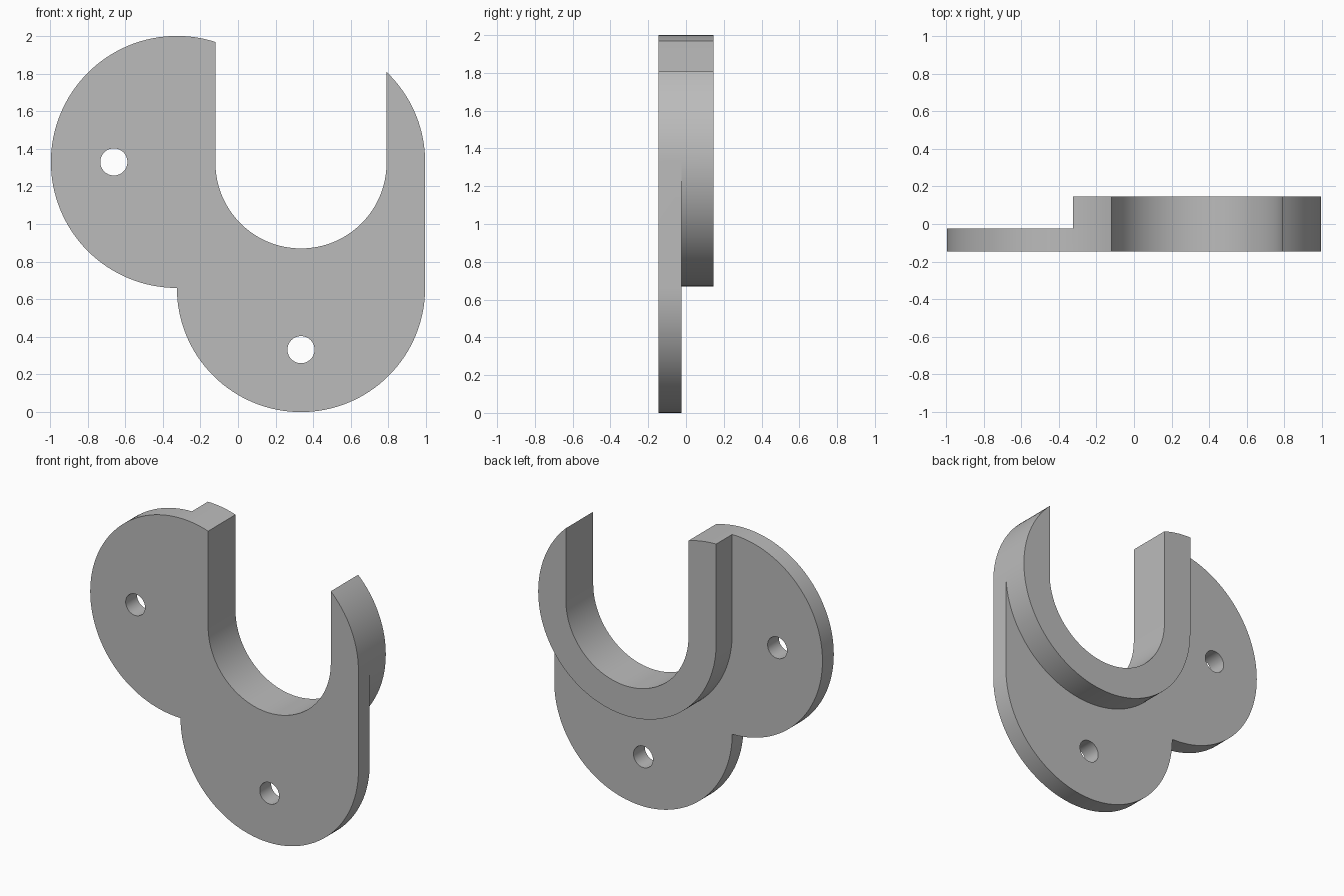
import bpy
import bmesh
from math import acos, cos, sin, pi, ceil

if "Cube" in bpy.data.objects:
    bpy.data.objects.remove(bpy.data.objects["Cube"], do_unlink=True)

grey = bpy.data.materials.new("plain grey")
grey.use_nodes = True
grey.diffuse_color = (0.5, 0.5, 0.5, 1)
grey.node_tree.nodes["Principled BSDF"].inputs["Base Color"].default_value = (0.5, 0.5, 0.5, 1)

# Main dimensions
FRONT, STEP, BACK = -0.145, -0.025, 0.145
SIDE_LOBE = (-0.325, 1.33)
LOW_LOBE = (0.335, 0.66)
COLLAR = (0.335, 1.33)
SIDE_R, COLLAR_R, SLOT_R, HOLE_R = 0.67, 0.66, 0.455, 0.072
ARM_ANGLE = acos((COLLAR[0] - SLOT_R - SIDE_LOBE[0]) / SIDE_R)
TIP_ANGLE = acos(SLOT_R / COLLAR_R)


def arc(centre, radius, start, end):
    n = max(4, ceil(abs(end - start) / (pi / 64)))
    angles = [start + (end - start) * i / n for i in range(n + 1)]
    return [(centre[0] + radius * cos(a), centre[1] + radius * sin(a)) for a in angles]


def slab(name, outline, y0, y1):
    """Extrude an x-z outline from y0 to y1."""
    pts = []
    for p in outline:
        if not pts or abs(p[0] - pts[-1][0]) + abs(p[1] - pts[-1][1]) > 0.0001:
            pts.append(p)
    if abs(pts[0][0] - pts[-1][0]) + abs(pts[0][1] - pts[-1][1]) < 0.0001:
        pts.pop()
    bm = bmesh.new()
    face = bm.faces.new([bm.verts.new((x, y0, z)) for x, z in pts])
    extruded = bmesh.ops.extrude_face_region(bm, geom=[face])["geom"]
    for v in extruded:
        if isinstance(v, bmesh.types.BMVert):
            v.co.y = y1
    bmesh.ops.recalc_face_normals(bm, faces=bm.faces)
    mesh = bpy.data.meshes.new(name)
    bm.to_mesh(mesh)
    bm.free()
    mesh.materials.append(grey)
    obj = bpy.data.objects.new(name, mesh)
    bpy.context.collection.objects.link(obj)
    return obj


def combine(target, other, operation):
    bpy.context.view_layer.objects.active = target
    mod = target.modifiers.new(operation.lower(), "BOOLEAN")
    mod.operation, mod.solver, mod.object = operation, "EXACT", other
    bpy.ops.object.modifier_apply(modifier=mod.name)
    bpy.data.objects.remove(other, do_unlink=True)


# Edges shared by the plate and the collar
slot = arc((COLLAR[0], 1.325), SLOT_R, 0, -pi)
arm_top = arc(SIDE_LOBE, SIDE_R, ARM_ANGLE, pi / 2)
tip = arc(COLLAR, COLLAR_R, 0, TIP_ANGLE)

# Thin front plate with two lobes
plate = slab("bracket", arm_top + arc(SIDE_LOBE, SIDE_R, pi / 2, 1.5 * pi)
             + arc(LOW_LOBE, COLLAR_R, pi, 2 * pi) + tip + slot, FRONT, STEP)

# Raised U-shaped collar behind the plate
collar = slab("collar", arm_top + [(SIDE_LOBE[0], COLLAR[1])]
              + arc(COLLAR, COLLAR_R, pi, 2 * pi) + tip + slot, FRONT, BACK)
combine(plate, collar, "UNION")

# Screw holes, one in each lobe
for centre in ((-0.66, 1.33), (0.335, 0.332)):
    hole = slab("hole_cutter", arc(centre, HOLE_R, 0, 2 * pi), FRONT - 0.1, BACK + 0.1)
    hole.hide_render = True
    combine(plate, hole, "DIFFERENCE")

# Smooth curved walls, sharp rims
bpy.ops.object.select_all(action="DESELECT")
plate.select_set(True)
bpy.context.view_layer.objects.active = plate
bpy.ops.object.shade_smooth_by_angle(angle=pi / 6)
